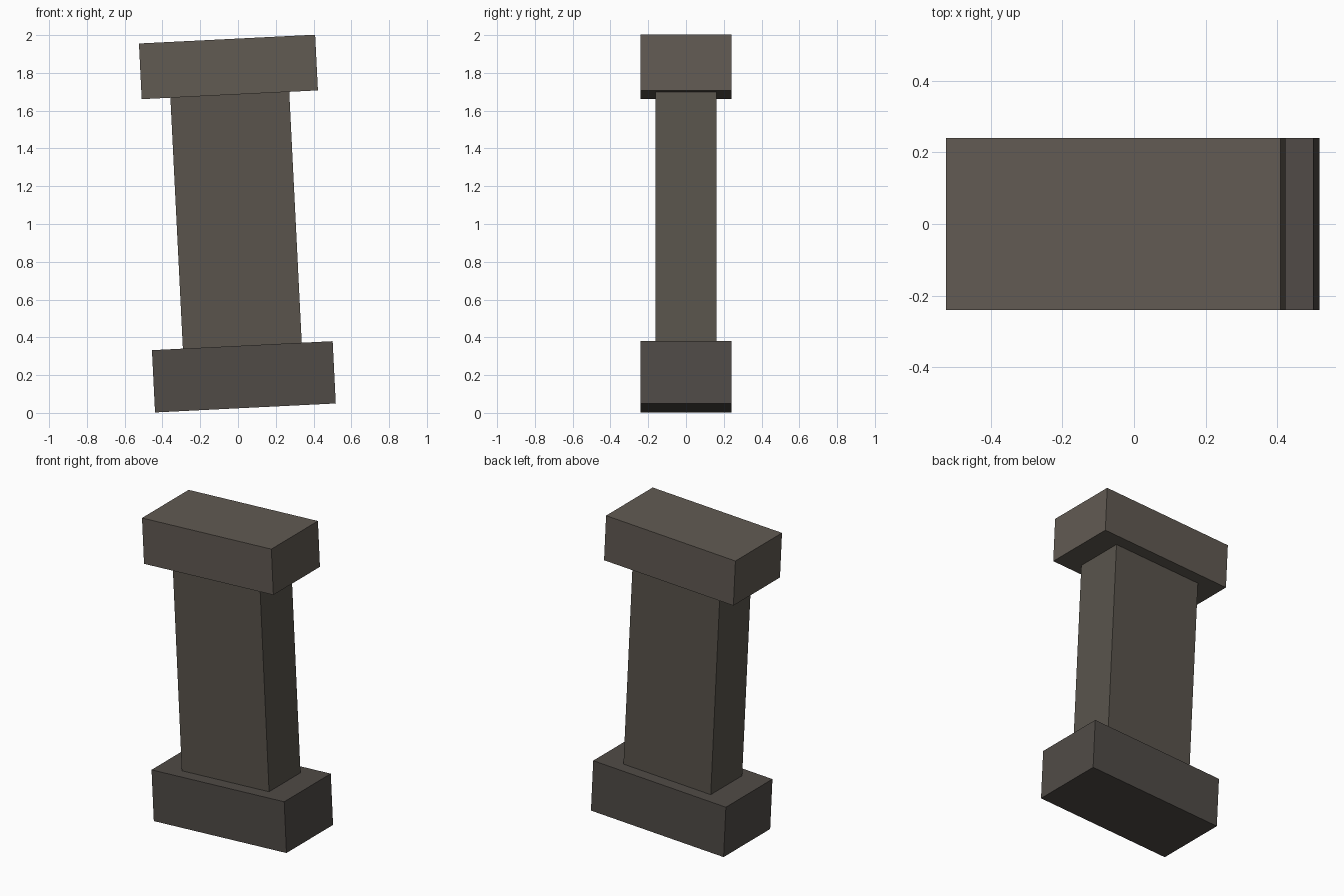
import bpy
from math import radians, sin, cos

if "Cube" in bpy.data.objects:
    bpy.data.objects.remove(bpy.data.objects["Cube"])

TILT = radians(-2.85)          # whole pillar leans towards -x
BASE = (0.031, 0.191)          # centre of the base block in x, z


def block(name, size, along, color):
    """Box centred `along` units up the leaning axis from the base centre."""
    x = BASE[0] + along * sin(TILT)
    z = BASE[1] + along * cos(TILT)
    bpy.ops.mesh.primitive_cube_add(size=1, location=(x, 0, z), rotation=(0, TILT, 0))
    ob = bpy.context.object
    ob.name = name
    ob.scale = size
    bpy.ops.object.transform_apply(location=False, rotation=False, scale=True)
    mat = bpy.data.materials.new(name + "_stone")
    mat.diffuse_color = (*color, 1)
    mat.use_nodes = True
    mat.node_tree.nodes["Principled BSDF"].inputs["Base Color"].default_value = mat.diffuse_color
    ob.data.materials.append(mat)
    return ob


base_h, shaft_h, cap_h = 0.33, 1.33, 0.295

# Base block, slab shaft and cap, stacked along the leaning axis
block("base", (0.958, 0.48, base_h), 0, (0.08, 0.07, 0.062))
block("shaft", (0.63, 0.324, shaft_h), (base_h + shaft_h) / 2, (0.10, 0.088, 0.072))
block("cap", (0.934, 0.48, cap_h), (base_h + cap_h) / 2 + shaft_h, (0.12, 0.103, 0.086))
